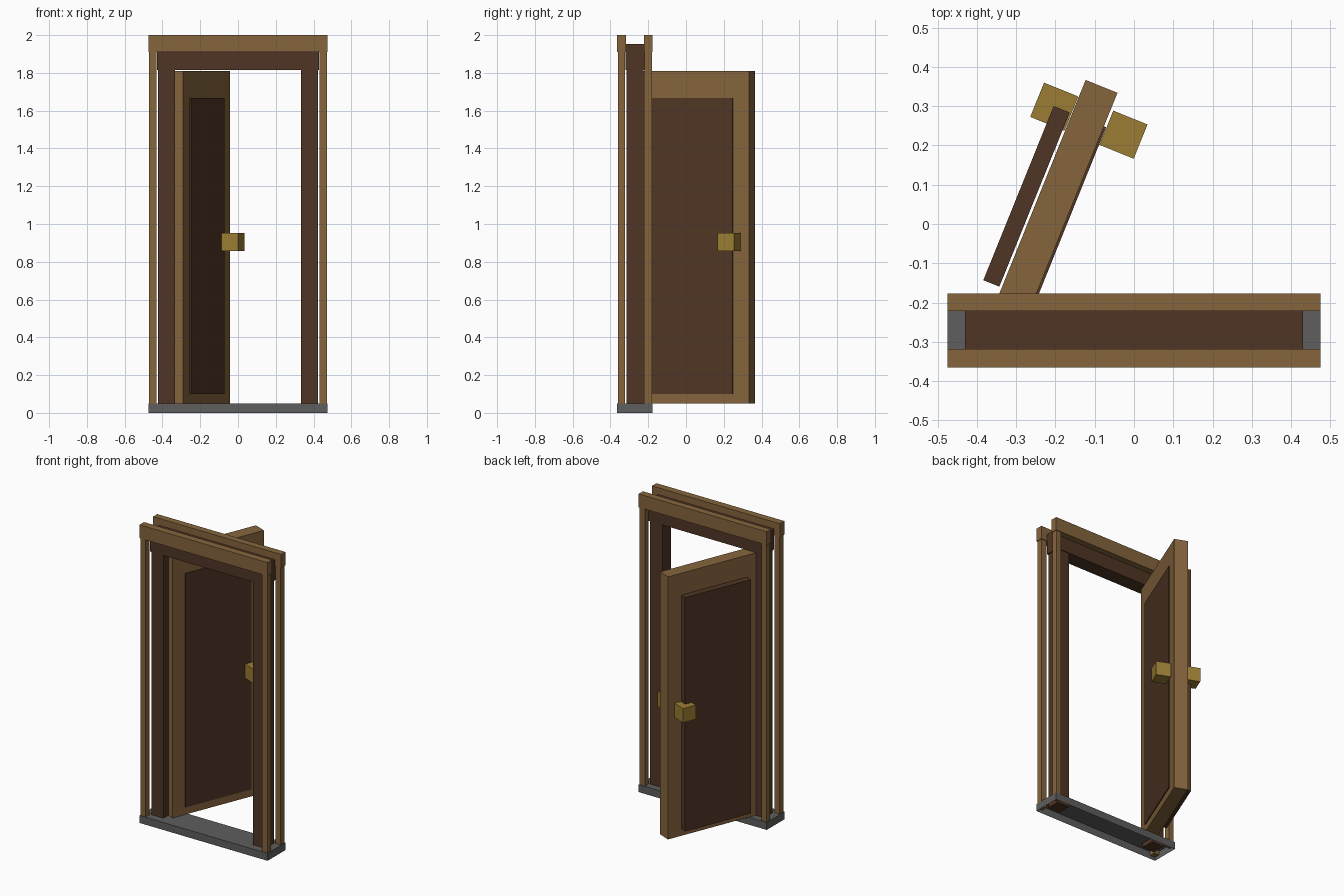
import bpy, bmesh, math
from mathutils import Matrix, Vector

if "Cube" in bpy.data.objects:
    bpy.data.objects.remove(bpy.data.objects["Cube"])


def material(name, rgb):
    m = bpy.data.materials.new(name)
    m.diffuse_color = (*rgb, 1)
    m.use_nodes = True
    m.node_tree.nodes["Principled BSDF"].inputs["Base Color"].default_value = m.diffuse_color
    return m


OAK = material("oak_brown", (0.24, 0.13, 0.048))
DARK = material("dark_wood", (0.080, 0.036, 0.018))
BRASS = material("brass", (0.33, 0.205, 0.035))
GREY = material("stone_grey", (0.112, 0.112, 0.112))


def box(name, mat, x, y, z, matrix=None, open_bottom=False):
    """Box from (min, max) ranges, optionally moved by a matrix."""
    bm = bmesh.new()
    bmesh.ops.create_cube(bm, size=1)
    for v in bm.verts:
        v.co = Vector([(r[0] + r[1]) / 2 + c * (r[1] - r[0])
                       for c, r in zip(v.co, (x, y, z))])
    if open_bottom:
        bm.normal_update()
        low = [f for f in bm.faces if f.normal.z < -0.5]
        bmesh.ops.delete(bm, geom=low, context='FACES_ONLY')
    if matrix:
        bm.transform(matrix)
    me = bpy.data.meshes.new(name)
    bm.to_mesh(me)
    bm.free()
    me.materials.append(mat)
    ob = bpy.data.objects.new(name, me)
    bpy.context.collection.objects.link(ob)
    return ob


# Threshold, hollow underneath
box("threshold", GREY, (-0.475, 0.475), (-0.365, -0.177), (0, 0.05), open_bottom=True)

# Head jamb and the two head casings
box("head_jamb", DARK, (-0.43, 0.43), (-0.319, -0.219), (1.815, 1.954))
box("front_head_casing", OAK, (-0.475, 0.475), (-0.365, -0.318), (1.91, 2.0))
box("back_head_casing", OAK, (-0.475, 0.475), (-0.222, -0.177), (1.91, 2.0))

# Side jambs and side casings, mirrored left and right
for side, s in (("left", -1), ("right", 1)):
    def span(a, b):
        return tuple(sorted((a * s, b * s)))
    box(side + "_jamb", DARK, span(0.333, 0.423), (-0.314, -0.224), (0.02, 1.85))
    box(side + "_front_casing", OAK, span(0.432, 0.47), (-0.361, -0.322), (0.02, 1.93))
    box(side + "_back_casing", OAK, span(0.432, 0.47), (-0.219, -0.181), (0.02, 1.93))

# Door leaf in hinge space: x across thickness, y along width, swung open
swing = Matrix.Translation((-0.29, -0.28, 0)) @ Matrix.Rotation(math.radians(-22), 4, 'Z')
box("door_leaf", OAK, (-0.0875, 0), (0, 0.662), (0.05, 1.811), swing)
box("outer_panel", DARK, (-0.037, 0.006), (0.092, 0.570), (0.10, 1.668), swing)
box("inner_panel", DARK, (-0.138, -0.094), (0.092, 0.570), (0.10, 1.668), swing)
box("outer_knob", BRASS, (0.007, 0.101), (0.522, 0.616), (0.858, 0.953), swing)
box("inner_knob", BRASS, (-0.183, -0.089), (0.522, 0.616), (0.858, 0.953), swing)
